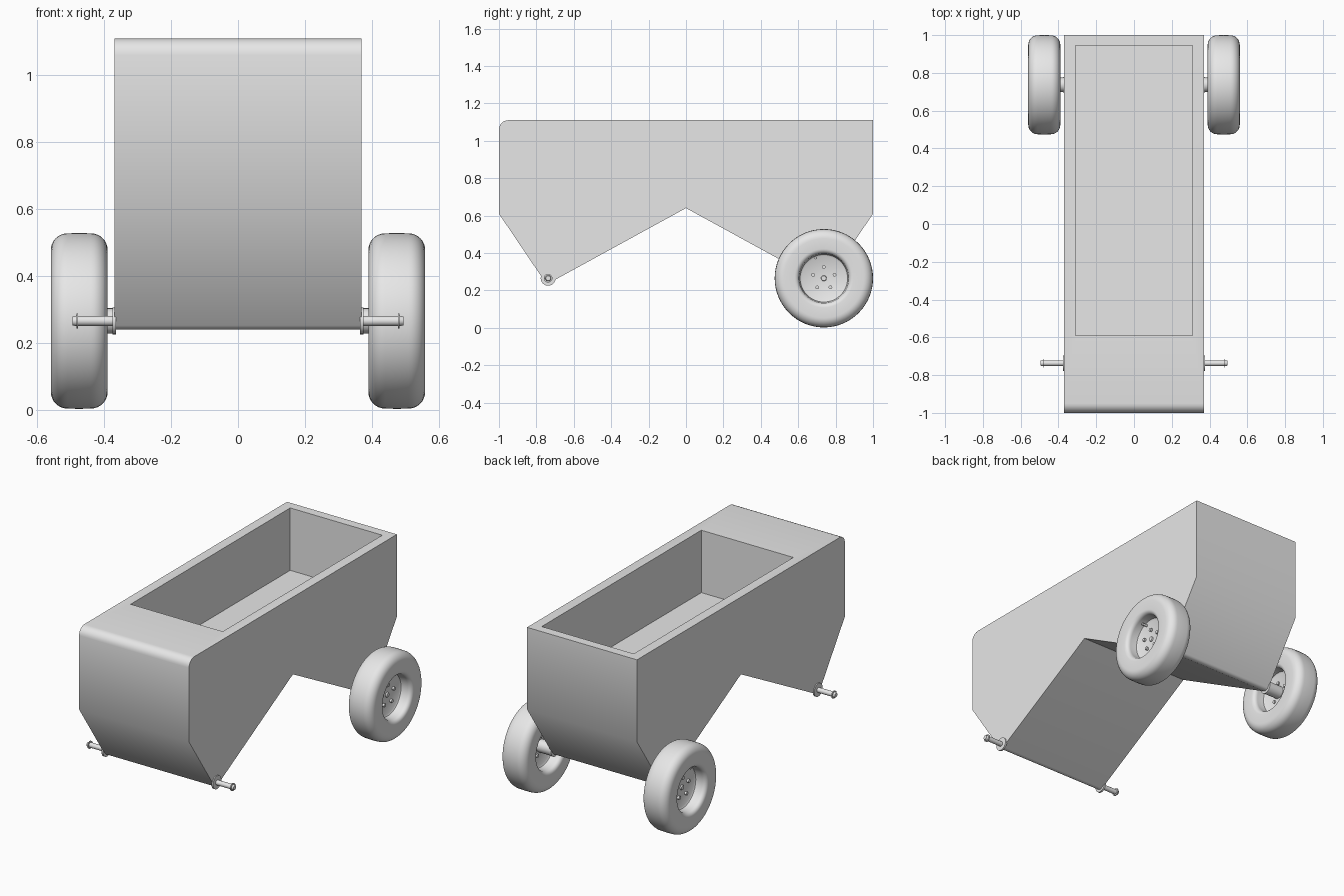
import bpy, bmesh
from math import sin, cos, pi, radians
from mathutils import Vector

if "Cube" in bpy.data.objects:
    bpy.data.objects.remove(bpy.data.objects["Cube"], do_unlink=True)

grey = bpy.data.materials.new("plain_grey")
grey.use_nodes = True
grey.diffuse_color = (0.8, 0.8, 0.8, 1)
grey.node_tree.nodes["Principled BSDF"].inputs["Base Color"].default_value = grey.diffuse_color

HALF, TOP, AXLE_Y, AXLE_Z = 0.37, 1.11, 0.737, 0.265
WHEEL_X = 0.475


def finish(bm, name, angle=35):
    bmesh.ops.recalc_face_normals(bm, faces=bm.faces)
    mesh = bpy.data.meshes.new(name)
    bm.to_mesh(mesh)
    bm.free()
    mesh.materials.append(grey)
    obj = bpy.data.objects.new(name, mesh)
    bpy.context.collection.objects.link(obj)
    bpy.ops.object.select_all(action='DESELECT')
    obj.select_set(True)
    bpy.context.view_layer.objects.active = obj
    bpy.ops.object.shade_smooth_by_angle(angle=radians(angle))
    return obj


def arc(cx, cy, r, start, end, steps=6):
    angles = [radians(start + (end - start) * i / steps) for i in range(steps + 1)]
    return [(cx + r * cos(a), cy + r * sin(a)) for a in angles]


def lathe(name, profile, centre, side, steps=48):
    """Turn (x, radius) points around the x axis; side mirrors along x."""
    bm = bmesh.new()
    verts = [bm.verts.new((side * x, 0, r)) for x, r in profile]
    edges = [bm.edges.new(pair) for pair in zip(verts, verts[1:])]
    bmesh.ops.spin(bm, geom=verts + edges, cent=(0, 0, 0), axis=(1, 0, 0),
                   angle=2 * pi, steps=steps)
    bmesh.ops.remove_doubles(bm, verts=bm.verts, dist=0.0002)
    obj = finish(bm, name)
    obj.location = (side * centre[0], centre[1], centre[2])
    return obj


def rod(name, x0, x1, r, y, z, side, steps=12):
    return lathe(name, [(x0, 0), (x0, r), (x1, r), (x1, 0)], (0, y, z), side, steps)


# Body: side outline with rounded nose and rounded axle corners
foot = arc(-AXLE_Y, AXLE_Z, 0.025, 213, 299)
outline = [(-1, 0.61)] + foot + [(0, 0.64)] + [(-y, z) for y, z in reversed(foot)]
outline += [(1, 0.61), (1, TOP)] + arc(-0.95, TOP - 0.05, 0.05, 90, 180)
bm = bmesh.new()
side_face = bm.faces.new([bm.verts.new((-HALF, y, z)) for y, z in outline])
ext = bmesh.ops.extrude_face_region(bm, geom=[side_face])
bmesh.ops.translate(bm, vec=(2 * HALF, 0, 0),
                    verts=[g for g in ext["geom"] if isinstance(g, bmesh.types.BMVert)])
bmesh.ops.recalc_face_normals(bm, faces=bm.faces)

# Open box sunk into the top
lid = max(bm.faces, key=lambda f: f.calc_center_median().z)
bmesh.ops.inset_region(bm, faces=[lid], thickness=0.05)
for v in lid.verts:
    v.co = Vector((0.31 if v.co.x > 0 else -0.31, 0.945 if v.co.y > 0 else -0.59, TOP))
ext = bmesh.ops.extrude_face_region(bm, geom=[lid])
bmesh.ops.translate(bm, vec=(0, 0, -0.38),
                    verts=[g for g in ext["geom"] if isinstance(g, bmesh.types.BMVert)])
if lid.is_valid:
    bmesh.ops.delete(bm, geom=[lid], context='FACES_ONLY')
finish(bm, "body")

# Wheel cross-section: dished disc, rolled lip, rounded shoulder, crown
half = [(0.012, 0), (0.012, 0.118), (0.018, 0.127), (0.055, 0.132)]
half += [(x, r) for x, r in arc(0.06, 0.157, 0.025, 270, 360, 5)]
half += arc(0.035, 0.212, 0.05, 0, 90, 8)
half += [(0, 0.263)]
wheel = half + [(-x, r) for x, r in reversed(half[:-1])]

# Axle stub: collar, shaft and flared end
stub = [(0.365, 0), (0.365, 0.04), (0.376, 0.04), (0.376, 0.015), (0.478, 0.015),
        (0.478, 0.023), (0.483, 0.023), (0.483, 0.016), (0.495, 0.013), (0.495, 0)]

for side, label in ((1, "left"), (-1, "right")):
    lathe("wheel_" + label, wheel, (WHEEL_X, AXLE_Y, AXLE_Z), side, 64)
    for end, y in (("front", -AXLE_Y), ("rear", AXLE_Y)):
        lathe(f"{end}_axle_stub_{label}", stub, (0, y, AXLE_Z), side, 24)
    rod("rear_hub_" + label, 0.365, 0.47, 0.038, AXLE_Y, AXLE_Z, side, 24)
    # Wheel bolts and tyre valve
    for i in range(5):
        a = 2 * pi * i / 5 + pi / 2
        rod(f"wheel_bolt_{label}_{i + 1}", 0.455, 0.5, 0.01,
            AXLE_Y + 0.06 * cos(a), AXLE_Z + 0.06 * sin(a), side)
    rod("tyre_valve_" + label, 0.47, 0.52, 0.007, AXLE_Y - 0.043, AXLE_Z + 0.108, side)
